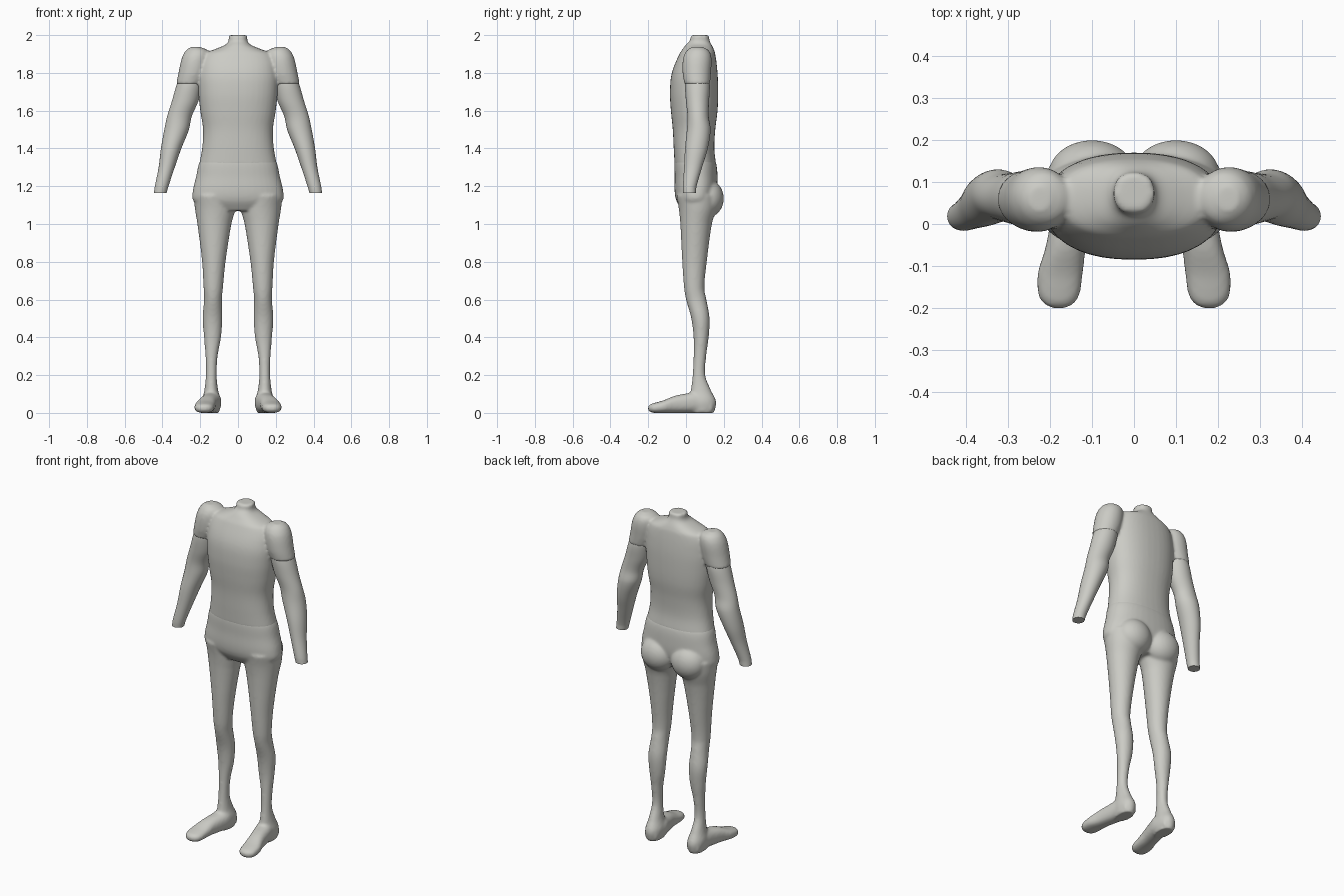
import bpy, bmesh, math
from mathutils import Matrix, Vector

cube = bpy.data.objects.get("Cube")
if cube:
    bpy.data.objects.remove(cube, do_unlink=True)

clay = bpy.data.materials.new("pale_warm_grey")
clay.use_nodes = True
clay.diffuse_color = (0.6, 0.6, 0.56, 1)
shader = next(n for n in clay.node_tree.nodes if n.type == "BSDF_PRINCIPLED")
shader.inputs["Base Color"].default_value = clay.diffuse_color
shader.inputs["Roughness"].default_value = 0.7

SIDES = {"left": 1, "right": -1}
RING = 40
STEPS = 5


def smooth_rows(rows):
    """Catmull-Rom interpolation between cross-section rows."""
    rows = [Vector(r) for r in rows]
    result = []
    for i in range(len(rows) - 1):
        before, start = rows[max(i - 1, 0)], rows[i]
        end, after = rows[i + 1], rows[min(i + 2, len(rows) - 1)]
        for step in range(STEPS):
            t = step / STEPS
            # tangents follow the uneven spacing of the sections
            span = end[0] - start[0]
            m0 = (end - before) * (span / (end[0] - before[0]))
            m1 = (after - start) * (span / (after[0] - start[0]))
            result.append(start * (2*t**3 - 3*t**2 + 1) + m0 * (t**3 - 2*t**2 + t)
                          + end * (3*t**2 - 2*t**3) + m1 * (t**3 - t**2))
    result.append(rows[-1])
    return result


def loft(bm, rows, side=1, power=2.0, along_y=False):
    """Closed loft; each row is position, then low and high extents on both axes."""
    rings = []
    for pos, a0, a1, b0, b1 in smooth_rows(rows):
        ring = []
        for k in range(RING):
            angle = math.tau * k / RING
            c, s = math.cos(angle), math.sin(angle)
            a = (a0 + a1) / 2 + (a1 - a0) / 2 * math.copysign(abs(c) ** (2 / power), c)
            b = (b0 + b1) / 2 + (b1 - b0) / 2 * math.copysign(abs(s) ** (2 / power), s)
            point = (side * a, pos, b) if along_y else (side * a, b, pos)
            ring.append(bm.verts.new(point))
        rings.append(ring)
    for low, high in zip(rings, rings[1:]):
        for k in range(RING):
            n = (k + 1) % RING
            bm.faces.new((low[k], low[n], high[n], high[k]))
    bm.faces.new(rings[0])
    bm.faces.new(rings[-1])


def symmetric(rows):
    return [(z, -half, half, front, back) for z, half, front, back in rows]


def finish(bm, name, fuse):
    """Make the object, either fused into one soft skin or kept as a crisp loft."""
    bmesh.ops.recalc_face_normals(bm, faces=bm.faces[:])
    mesh = bpy.data.meshes.new(name)
    bm.to_mesh(mesh)
    bm.free()
    mesh.materials.append(clay)
    obj = bpy.data.objects.new(name, mesh)
    bpy.context.collection.objects.link(obj)
    if fuse:
        mesh.shade_smooth()
        skin = obj.modifiers.new("fuse", "REMESH")
        skin.mode = "VOXEL"
        skin.voxel_size = 0.008
        skin.use_smooth_shade = True
        soften = obj.modifiers.new("soften", "SMOOTH")
        soften.factor = 0.5
        soften.iterations = 6
    else:
        bpy.ops.object.select_all(action="DESELECT")
        obj.select_set(True)
        bpy.context.view_layer.objects.active = obj
        bpy.ops.object.shade_smooth_by_angle(angle=math.radians(40))
    return obj


# Torso: z, half width, front, back
TORSO = symmetric([
    (2.0, .05, .025, .122), (1.97, .05, .02, .125), (1.95, .065, 0, .135),
    (1.93, .11, -.015, .145), (1.9, .18, -.035, .155), (1.8, .21, -.075, .167),
    (1.7, .21, -.085, .17), (1.6, .2, -.08, .167), (1.5, .185, -.07, .155),
    (1.4, .19, -.065, .15), (1.31, .207, -.06, .16)])

# Sleeve and arm: z, inner, outer, front, back
SLEEVE = [
    (1.937, .2, .25, .03, .09), (1.92, .16, .275, .005, .12),
    (1.88, .15, .297, -.015, .135), (1.8, .16, .315, -.018, .132),
    (1.74, .185, .327, -.008, .127)]
ARM = [
    (1.78, .18, .31, 0, .12), (1.73, .19, .327, -.005, .126),
    (1.65, .21, .35, 0, .122), (1.57, .245, .375, .008, .12),
    (1.5, .26, .39, .005, .13), (1.4, .3, .408, -.005, .115),
    (1.3, .335, .42, -.01, .085), (1.2, .368, .44, -.016, .056),
    (1.165, .378, .445, -.015, .052)]

# Hips: z, half width, front, back
HIPS = symmetric([
    (1.36, .185, -.055, .142), (1.32, .207, -.061, .16), (1.25, .222, -.06, .167),
    (1.17, .24, -.06, .165), (1.12, .235, -.05, .15), (1.07, .17, -.02, .12)])

# Leg: z, inner, outer, front, back
LEG = [
    (1.15, .02, .235, -.05, .165), (1.08, .015, .228, -.038, .16),
    (1.0, .035, .215, -.03, .137), (.8, .066, .19, -.02, .11),
    (.66, .08, .182, -.01, .097), (.6, .085, .18, 0, .108),
    (.5, .083, .187, .028, .125), (.4, .09, .18, .04, .12),
    (.3, .108, .172, .04, .107), (.2, .113, .17, .035, .102),
    (.12, .105, .178, .025, .132), (.06, .09, .19, .01, .16),
    (0, .1, .182, .02, .15)]

# Foot: y, inner, outer, bottom, top
FOOT = [
    (.14, .1, .18, 0, .07), (.06, .088, .19, 0, .11), (0, .1, .2, 0, .102),
    (-.06, .115, .212, 0, .09), (-.12, .122, .23, 0, .066),
    (-.17, .13, .228, 0, .052), (-.19, .143, .215, .005, .045),
    (-.2, .16, .198, .012, .035)]

# Upper body with both sleeves
upper = bmesh.new()
loft(upper, TORSO, power=2.3)
for side in SIDES.values():
    loft(upper, SLEEVE, side)
finish(upper, "torso_and_sleeves", fuse=True)

# Bare arms, cut flat at the wrist
for label, side in SIDES.items():
    arm = bmesh.new()
    loft(arm, ARM, side)
    finish(arm, label + "_arm", fuse=False)

# Hips, buttocks, legs and feet
lower = bmesh.new()
loft(lower, HIPS, power=2.3)
for side in SIDES.values():
    loft(lower, LEG, side)
    loft(lower, FOOT, side, power=2.4, along_y=True)
    place = Matrix.Translation((side * .1, .115, 1.135)) @ Matrix.Diagonal((.105, .085, .1, 1))
    bmesh.ops.create_uvsphere(lower, u_segments=32, v_segments=20, radius=1, matrix=place)
finish(lower, "hips_legs_and_feet", fuse=True)
